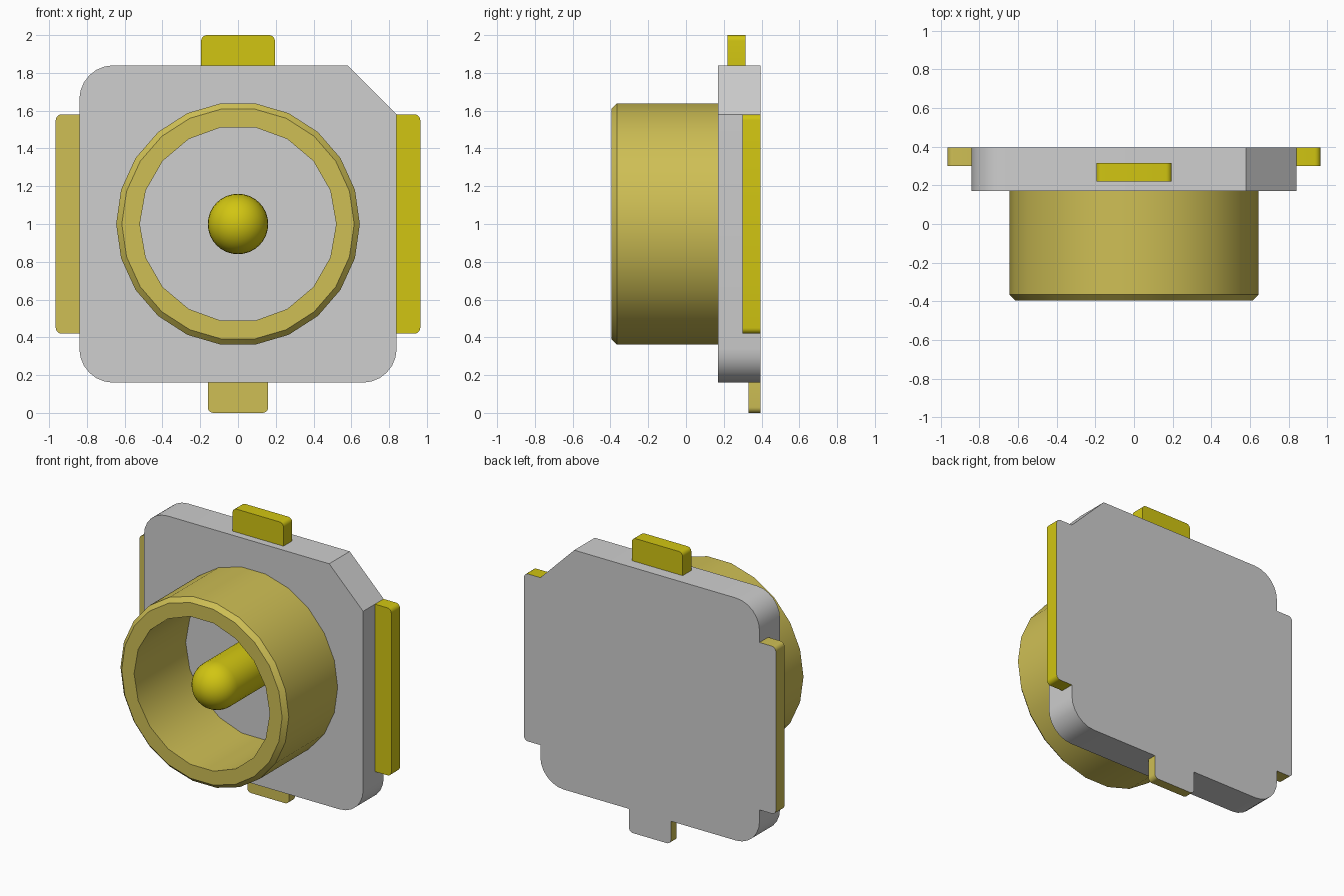
import bpy, bmesh, math
from mathutils import Matrix, Vector

cube = bpy.data.objects.get("Cube")
if cube:
    bpy.data.objects.remove(cube, do_unlink=True)


def material(name, rgb):
    m = bpy.data.materials.new(name)
    m.use_nodes = True
    m.diffuse_color = (*rgb, 1)
    m.node_tree.nodes["Principled BSDF"].inputs["Base Color"].default_value = (*rgb, 1)
    return m


GREY = material("light grey", (0.62, 0.62, 0.62))
GOLD = material("pale gold", (0.62, 0.52, 0.09))
YELLOW = material("bright yellow", (0.64, 0.56, 0.006))

BACK, PLATE_FRONT, RING_FRONT = 0.395, 0.17, -0.395
CENTRE = Vector((0, 0, 1))


def finish(name, bm, mats):
    bmesh.ops.recalc_face_normals(bm, faces=bm.faces)
    me = bpy.data.meshes.new(name)
    bm.to_mesh(me)
    bm.free()
    for m in mats:
        me.materials.append(m)
    ob = bpy.data.objects.new(name, me)
    bpy.context.collection.objects.link(ob)
    return ob


def smooth(ob):
    bpy.ops.object.select_all(action="DESELECT")
    ob.select_set(True)
    bpy.context.view_layer.objects.active = ob
    bpy.ops.object.shade_smooth_by_angle(angle=math.radians(30))


def rounded(corners, steps=6):
    """Outline in x,z from (x, z, radius) corners; radius 0 stays sharp."""
    pts = []
    for i, (x, z, r) in enumerate(corners):
        p = Vector((x, z))
        if r == 0:
            pts.append(p)
            continue
        a = (Vector(corners[i - 1][:2]) - p).normalized() * r
        b = (Vector(corners[(i + 1) % len(corners)][:2]) - p).normalized() * r
        for k in range(steps + 1):
            t = k / steps * math.pi / 2
            pts.append(p + a * (1 - math.sin(t)) + b * (1 - math.cos(t)))
    return pts


def slab(name, corners, y0, y1, mats):
    """Extrude an outline along y; the rear face takes the last material."""
    bm = bmesh.new()
    face = bm.faces.new([bm.verts.new((p.x, y0, p.y)) for p in rounded(corners)])
    new = bmesh.ops.extrude_face_region(bm, geom=[face])["geom"]
    bmesh.ops.translate(bm, vec=(0, y1 - y0, 0),
                        verts=[v for v in new if isinstance(v, bmesh.types.BMVert)])
    for f in bm.faces:
        if f.calc_center_median().y > y1 - 1e-4:
            f.material_index = len(mats) - 1
    ob = finish(name, bm, mats)
    smooth(ob)
    return ob


def lathe(name, profile, sides, mat):
    """Solid of revolution about the y axis through CENTRE from (radius, y) points."""
    bm = bmesh.new()
    rings = []
    for r, y in profile:
        if r == 0:
            rings.append([bm.verts.new(CENTRE + Vector((0, y, 0)))] * sides)
            continue
        rings.append([bm.verts.new(CENTRE + Vector((r * math.cos(a), y, r * math.sin(a))))
                      for a in (math.tau * i / sides for i in range(sides))])
    for lo, hi in zip(rings, rings[1:]):
        for i in range(sides):
            j = (i + 1) % sides
            bm.faces.new(list(dict.fromkeys((lo[i], lo[j], hi[j], hi[i]))))
    for ring in (rings[0], rings[-1]):
        if len(set(ring)) > 1:
            bm.faces.new(ring)
    return finish(name, bm, [mat])


# Insulating plate with three rounded corners and one cut corner
slab("base_plate",
     [(-0.84, 0.16, 0.18), (0.84, 0.16, 0.18), (0.84, 1.58, 0), (0.58, 1.84, 0), (-0.84, 1.84, 0.18)],
     PLATE_FRONT, BACK, [GREY])

# Contact tabs around the edge, rounded on their outer corners
R = 0.03
for name, s, mat in (("left_tab", 1, YELLOW), ("right_tab", -1, GOLD)):
    slab(name, [(s * 0.84, 0.42, 0), (s * 0.965, 0.42, R), (s * 0.965, 1.58, R), (s * 0.84, 1.58, 0)],
         0.30, BACK, [mat, GREY])
slab("bottom_tab", [(-0.16, 0.16, 0), (-0.16, 0, R), (0.16, 0, R), (0.16, 0.16, 0)],
     0.33, BACK, [GOLD, GREY])
slab("top_tab", [(-0.195, 1.84, 0), (-0.195, 2, R), (0.195, 2, R), (0.195, 1.84, 0)],
     0.22, 0.315, [YELLOW])

# Outer barrel with a chamfered rim, bored through
barrel = lathe("barrel", [(0.645, PLATE_FRONT), (0.645, RING_FRONT + 0.03), (0.615, RING_FRONT)], 22, GOLD)
bore = lathe("bore_cutter", [(0.52, PLATE_FRONT + 0.1), (0.52, RING_FRONT - 0.1)], 18, GOLD)
cut = barrel.modifiers.new("bore", "BOOLEAN")
cut.operation, cut.object, cut.solver = "DIFFERENCE", bore, "EXACT"
bpy.context.view_layer.objects.active = barrel
bpy.ops.object.modifier_apply(modifier=cut.name)
bpy.data.objects.remove(bore, do_unlink=True)
smooth(barrel)

# Centre pin with a domed tip
PIN_R, DOME_Y = 0.16, -0.23
dome = [(PIN_R * math.cos(k * math.pi / 16), DOME_Y - PIN_R * math.sin(k * math.pi / 16)) for k in range(8)]
smooth(lathe("centre_pin", [(PIN_R, PLATE_FRONT)] + dome + [(0, DOME_Y - PIN_R)], 32, YELLOW))
